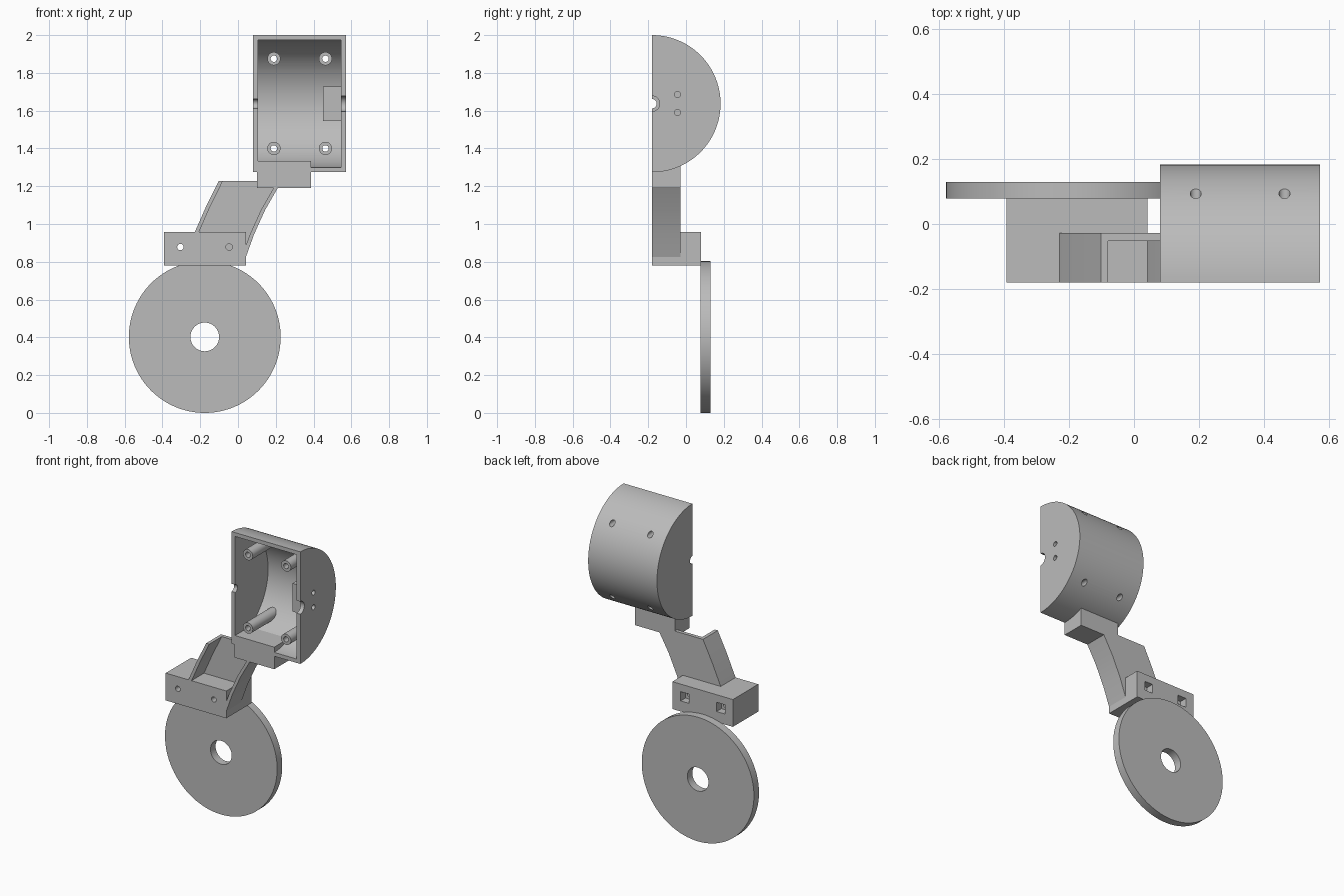
import bpy, bmesh
from math import sin, cos, pi, radians

old = bpy.data.objects.get("Cube")
if old:
    bpy.data.objects.remove(old, do_unlink=True)

grey = bpy.data.materials.new("plain_grey")
grey.use_nodes = True
grey.diffuse_color = (0.5, 0.5, 0.5, 1)
grey.node_tree.nodes["Principled BSDF"].inputs["Base Color"].default_value = (0.5, 0.5, 0.5, 1)


def prism(name, pts, axis, lo, hi):
    """Extrude a profile: (y, z) points along x, or (x, z) points along y."""
    bm = bmesh.new()

    def place(p, d):
        return (d, p[0], p[1]) if axis == "x" else (p[0], d, p[1])

    ends = [[bm.verts.new(place(p, d)) for p in pts] for d in (lo, hi)]
    for ring in ends:
        bm.faces.new(ring)
    n = len(pts)
    for i in range(n):
        j = (i + 1) % n
        bm.faces.new((ends[0][i], ends[0][j], ends[1][j], ends[1][i]))
    bmesh.ops.recalc_face_normals(bm, faces=bm.faces)
    mesh = bpy.data.meshes.new(name)
    bm.to_mesh(mesh)
    bm.free()
    mesh.materials.append(grey)
    ob = bpy.data.objects.new(name, mesh)
    bpy.context.collection.objects.link(ob)
    return ob


def arc(cu, cv, r, start, end, steps):
    angles = [radians(start + (end - start) * i / steps) for i in range(steps + 1)]
    return [(cu + r * cos(a), cv + r * sin(a)) for a in angles]


def rod(name, cu, cv, r, axis, lo, hi, steps=32):
    return prism(name, arc(cu, cv, r, 0, 360, steps)[:-1], axis, lo, hi)


def box(name, x0, x1, y0, y1, z0, z1):
    return prism(name, [(x0, z0), (x1, z0), (x1, z1), (x0, z1)], "y", y0, y1)


def activate(ob):
    bpy.ops.object.select_all(action="DESELECT")
    ob.select_set(True)
    bpy.context.view_layer.objects.active = ob


def cut(ob, *cutters):
    for c in cutters:
        activate(ob)
        mod = ob.modifiers.new("cut", "BOOLEAN")
        mod.operation = "DIFFERENCE"
        mod.solver = "EXACT"
        mod.object = c
        bpy.ops.object.modifier_apply(modifier=mod.name)
        bpy.data.objects.remove(c, do_unlink=True)


FRONT = -0.18
MID_Z = 1.637

# Half-round housing, with posts and a boss left standing in its cavity
housing = prism("housing", arc(FRONT, MID_Z, 0.363, -90, 90, 64), "x", 0.08, 0.573)
inside = arc(FRONT, MID_Z, 0.338, -90, 90, 64)
inside = [(-0.3, inside[0][1])] + inside + [(-0.3, inside[-1][1])]
cavity = prism("cavity", inside, "x", 0.105, 0.546)
posts = [(x, z) for x in (0.19, 0.463) for z in (1.40, 1.875)]
for x, z in posts:
    cut(cavity, rod("post", x, z, 0.035, "y", -0.17, 0.3))
cut(cavity, box("boss", 0.45, 0.6, -0.085, -0.005, 1.545, 1.727))
cut(housing, cavity)
for x, z in posts:
    cut(housing, rod("post_hole", x, z, 0.017, "y", -0.3, 0.3, 24))
for z in (1.59, 1.685):
    cut(housing, rod("boss_hole", -0.045, z, 0.016, "x", 0.48, 0.7, 24))

# Shaft notches in the two end walls
cut(housing, rod("small_notch", FRONT, MID_Z, 0.025, "x", 0.0, 0.12),
    rod("large_notch", FRONT, MID_Z, 0.041, "x", 0.53, 0.7))

# Block joining the housing to the arm
joint_block = box("joint_block", 0.1, 0.386, FRONT, -0.028, 1.19, 1.333)

# Curved channel arm: back plate with a flange on either side
left = [(-0.285, 0.82), (-0.23, 0.955), (-0.168, 1.095), (-0.102, 1.228)]
right = [(0.232, 1.228), (0.21, 1.19), (0.144, 1.075), (0.085, 0.945), (0.04, 0.82)]
arm = prism("arm", left + right, "y", FRONT, -0.028)
t = 0.022
inner = [(-0.31, 0.75)] + [(x + t, z) for x, z in left] + [(-0.03, 1.35), (0.27, 1.35)]
inner += [(x - t, z) for x, z in right] + [(0.0, 0.75)]
inner[0] = (left[0][0] + t - 0.03, 0.75)
cut(arm, prism("channel", inner, "y", -0.3, -0.052))

# Mounting block with bolt holes and square nut pockets at the back
mount = box("mounting_block", -0.392, 0.042, FRONT, 0.08, 0.78, 0.957)
for x in (-0.305, -0.047):
    cut(mount, rod("bolt_hole", x, 0.878, 0.017, "y", -0.3, 0.3, 24),
        box("nut_pocket", x - 0.03, x + 0.03, 0.03, 0.2, 0.848, 0.908))

# Flat wheel disc with a round bore
disc = rod("disc", -0.176, 0.402, 0.402, "y", 0.078, 0.13, 96)
cut(disc, rod("bore", -0.176, 0.402, 0.076, "y", -0.1, 0.3, 48))

for ob in (housing, arm, disc, mount):
    activate(ob)
    bpy.ops.object.shade_smooth_by_angle(angle=radians(25))
